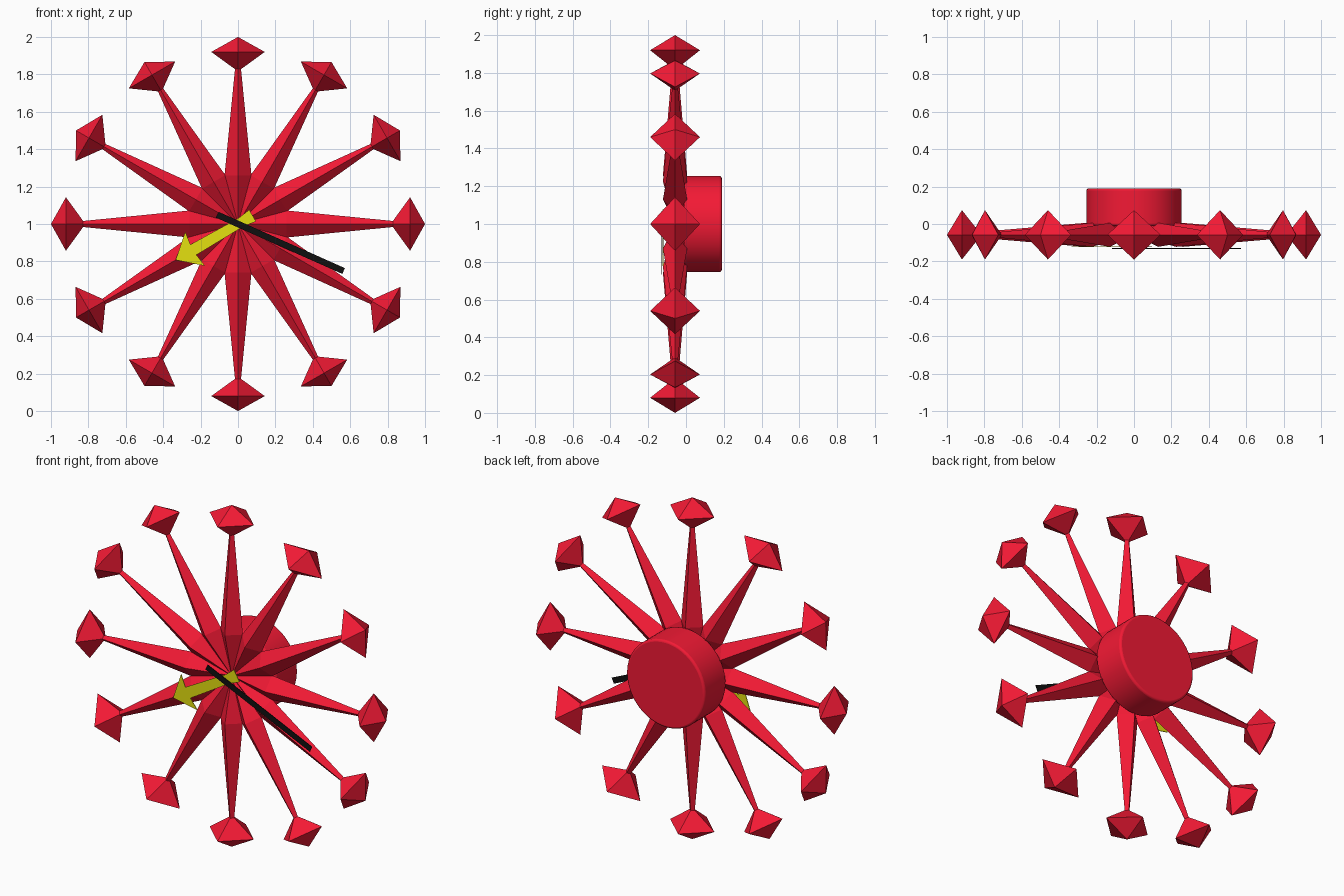
import bpy, bmesh
from math import pi, radians
from mathutils import Matrix, Vector

if "Cube" in bpy.data.objects:
    bpy.data.objects.remove(bpy.data.objects["Cube"])

CENTRE = Vector((0, 0, 1))
FACE_Y = -0.058  # plane holding the spokes and gems


def material(name, rgb):
    m = bpy.data.materials.new(name)
    m.diffuse_color = (*rgb, 1)
    m.use_nodes = True
    m.node_tree.nodes["Principled BSDF"].inputs["Base Color"].default_value = m.diffuse_color
    return m


RED = material("red", (0.9, 0.01, 0.035))
YELLOW = material("yellow", (0.78, 0.75, 0.005))
BLACK = material("black", (0.005, 0.005, 0.005))


def finish(name, bm, mat, matrix):
    bmesh.ops.recalc_face_normals(bm, faces=bm.faces)
    me = bpy.data.meshes.new(name)
    bm.to_mesh(me)
    bm.free()
    me.materials.append(mat)
    ob = bpy.data.objects.new(name, me)
    ob.matrix_world = matrix
    bpy.context.collection.objects.link(ob)
    return ob


def diamond_loft(name, sections, matrix):
    """Four-sided loft along z from (z, half width x, half depth y)."""
    bm = bmesh.new()
    rings = []
    for z, w, d in sections:
        if w == 0:
            rings.append([bm.verts.new((0, 0, z))] * 4)
        else:
            rings.append([bm.verts.new(p) for p in
                          ((w, 0, z), (0, d, z), (-w, 0, z), (0, -d, z))])
    for a, b in zip(rings, rings[1:]):
        for i in range(4):
            j = (i + 1) % 4
            bm.faces.new(list(dict.fromkeys((a[i], a[j], b[j], b[i]))))
    for r in (rings[0], rings[-1]):
        if r[0] is not r[1]:
            bm.faces.new(r)
    return finish(name, bm, RED, matrix)


# Twelve spokes, each ending in a faceted gem
for i in range(12):
    m = Matrix.Translation(CENTRE + Vector((0, FACE_Y, 0))) @ Matrix.Rotation(i * pi / 6, 4, 'Y')
    diamond_loft(f"spoke_{i + 1}",
                 [(0, 0, 0), (0.26, 0.072, 0.064), (0.86, 0.013, 0.013)], m)
    diamond_loft(f"gem_{i + 1}",
                 [(0.825, 0.012, 0.012), (0.92, 0.143, 0.132), (1.0, 0, 0)], m)

# Round clock housing behind the spokes
bm = bmesh.new()
bmesh.ops.create_cone(bm, cap_ends=True, segments=64, radius1=0.254, radius2=0.254, depth=0.2)
hub = finish("housing", bm, RED,
             Matrix.Translation(CENTRE + Vector((0, 0.09, 0))) @ Matrix.Rotation(pi / 2, 4, 'X'))
bevel = hub.modifiers.new("edge", 'BEVEL')
bevel.width = 0.012
bevel.segments = 3
bpy.context.view_layer.objects.active = hub
hub.select_set(True)
bpy.ops.object.shade_smooth_by_angle(angle=radians(35))


def hand(name, half, y, angle, mat, thick=0.004):
    """Flat clock hand from (distance, half width) pairs, mirrored across its axis."""
    outline = half + [(d, -w) for d, w in reversed(half) if w > 0]
    bm = bmesh.new()
    face = bm.faces.new([bm.verts.new((d, 0, w)) for d, w in outline])
    ext = bmesh.ops.extrude_face_region(bm, geom=[face])
    verts = [v for v in ext["geom"] if isinstance(v, bmesh.types.BMVert)]
    bmesh.ops.translate(bm, verts=verts, vec=(0, thick, 0))
    finish(name, bm, mat, Matrix.Translation(CENTRE + Vector((0, y, 0)))
           @ Matrix.Rotation(radians(-angle), 4, 'Y'))


# Arrow-headed hour hand and straight minute hand
hand("hour_hand", [(-0.09, 0.036), (-0.02, 0.026), (0.275, 0.032), (0.265, 0.105), (0.385, 0.0)],
     -0.124, 210, YELLOW)
hand("minute_hand", [(-0.122, 0.017), (0.618, 0.017)], -0.133, -24, BLACK)
